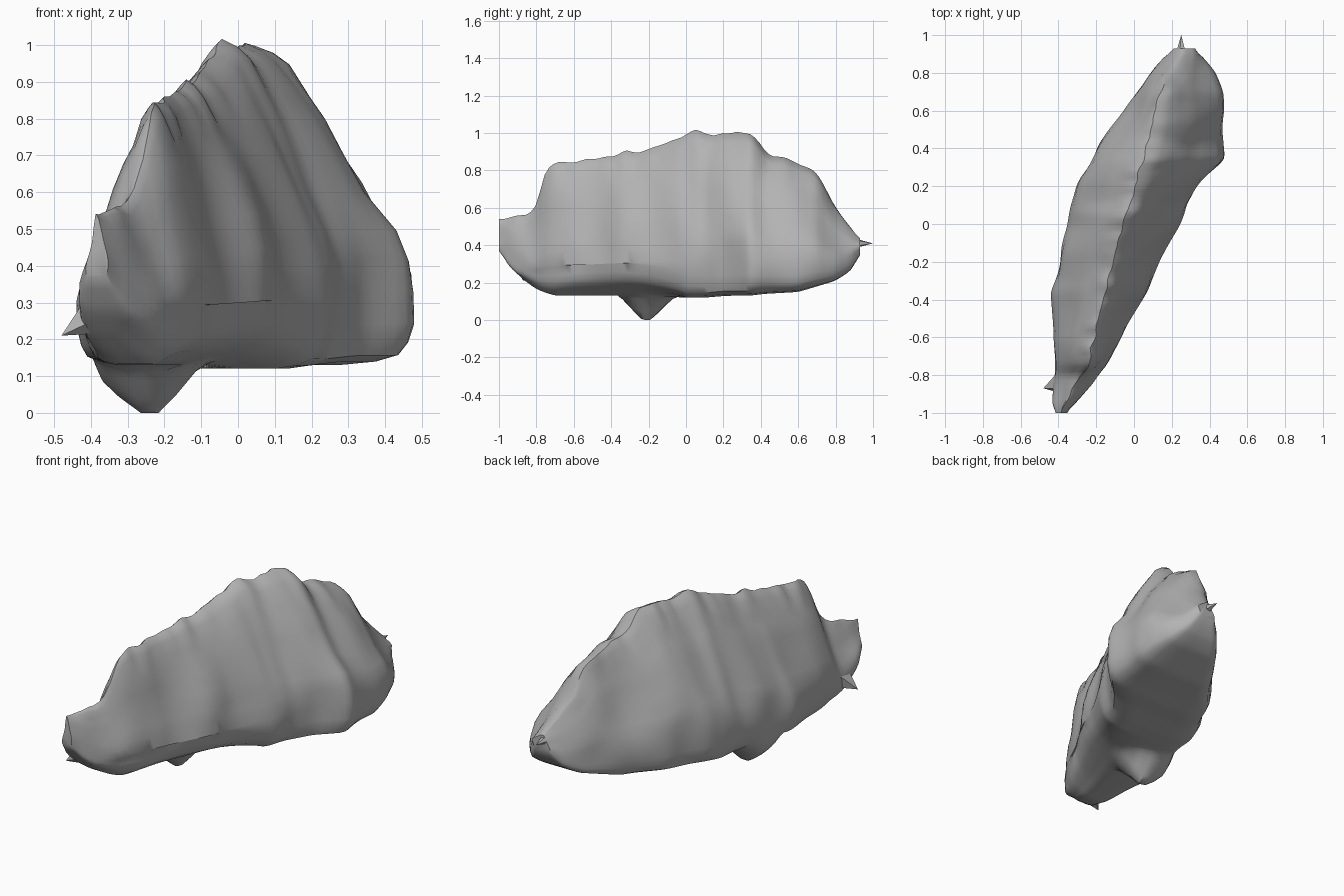
import bpy
import math
import random
from mathutils import Vector, noise

random.seed(4)

default_cube = bpy.data.objects.get("Cube")
if default_cube:
    bpy.data.objects.remove(default_cube, do_unlink=True)

stone = bpy.data.materials.new("grey_stone")
stone.use_nodes = True
GREY = (0.45, 0.45, 0.45, 1)
stone.diffuse_color = GREY
stone.node_tree.nodes["Principled BSDF"].inputs["Base Color"].default_value = GREY

# Stations along the slab: y, left edge, ridge, right edge, underside, crest
STATIONS = [
    (-1, -.41, -.39, -.36, .38, .54),
    (-.95, -.43, -.36, -.31, .29, .55),
    (-.85, -.42, -.32, -.23, .2, .56),
    (-.79, -.41, -.27, -.19, .16, .62),
    (-.76, -.41, -.24, -.16, .15, .8),
    (-.7, -.41, -.23, -.12, .13, .84),
    (-.55, -.42, -.2, -.05, .13, .85),
    (-.35, -.44, -.15, .07, .13, .89),
    (-.2, -.39, -.11, .13, .13, .91),
    (0, -.35, -.06, .24, .12, .99),
    (.06, -.345, -.04, .26, .12, 1.03),
    (.1, -.34, -.02, .27, .12, .98),
    (.22, -.3, .01, .35, .13, 1),
    (.34, -.23, .05, .48, .13, 1.01),
    (.42, -.19, .07, .48, .14, .9),
    (.6, -.05, .11, .48, .15, .84),
    (.7, .02, .14, .465, .18, .79),
    (.8, .09, .18, .43, .21, .6),
    (.89, .16, .23, .36, .27, .48),
    (.93, .21, .25, .3, .36, .43),
]

# Half section from crest to underside: outward fraction, height fraction
HALF = [(0, 1), (.09, .98), (.2, .94), (.35, .84), (.47, .77), (.6, .67), (.75, .54),
        (.9, .42), (.97, .33), (1, .23), (.99, .13), (.95, .07), (.89, .03),
        (.75, .01), (.55, 0), (.4, 0), (.2, 0), (0, 0)]


def lookup(y):
    """Blend the stations on either side of y."""
    for a, b in zip(STATIONS, STATIONS[1:]):
        if y <= b[0]:
            t = max(0, (y - a[0]) / (b[0] - a[0]))
            return [p + (q - p) * t for p, q in zip(a[1:], b[1:])]
    return list(STATIONS[-1][1:])


def softened(y, spread):
    samples = [lookup(y + d * spread) for d in (-1, -.5, 0, .5, 1)]
    return [sum(v) / len(v) for v in zip(*samples)]


def finish(obj, angle):
    obj.data.materials.append(stone)
    bpy.ops.object.select_all(action='DESELECT')
    obj.select_set(True)
    bpy.context.view_layer.objects.active = obj
    bpy.ops.object.shade_smooth_by_angle(angle=math.radians(angle))


def make_object(name, verts, faces, angle):
    mesh = bpy.data.meshes.new(name)
    mesh.from_pydata(verts, [], faces)
    mesh.update()
    obj = bpy.data.objects.new(name, mesh)
    bpy.context.collection.objects.link(obj)
    finish(obj, angle)


def section(y):
    """One ring of the slab, with flutes, a rough crest and a pulled foot."""
    left, ridge, right, low, high = softened(y, .02)
    smooth_right = softened(y, .2)[2]
    ring = []
    loop = [(u, v, 1) for u, v in HALF] + [(u, v, -1) for u, v in HALF[-2:0:-1]]
    for u, v, side in loop:
        # the left face tapers faster towards the crest than the right
        if v > .3:
            u = u ** (.92 if side > 0 else 1.2)
        # the right shoulder fades out with height
        fade = min(1, max(0, (v - .3) / .3)) if y > 0 else 0
        edge = right + (smooth_right - right) * fade
        reach = edge - ridge if side > 0 else ridge - left
        x = ridge + side * u * reach
        z = low + v * (high - low)
        # soft uneven flutes on the upper faces, broader on the left
        if side > 0:
            flute = math.sin(y * 21 + z * 4) + .8 * math.sin(y * 12 - z * 3)
        else:
            flute = 1.8 * math.sin(y * 13 - z * 3 - 1)
        x += side * .008 * flute * max(0, math.sin(math.pi * (v - .2) / .8))
        x += .02 * noise.noise(Vector((x * 5, y * 5, z * 5))) * u
        if v > .9:
            z += .018 * noise.noise(Vector((side * u, y * 14, 0)))
            x += .015 * noise.noise(Vector((3, y * 16, u)))
        # undercut along the lower right of the front half
        if side > 0 and v < .2 and -.9 < y < 0:
            z += .08 * u * math.sin(math.pi * (y + .9) / .9) ** .7
        # foot drawn down out of the underside
        if v < .25:
            dx = x + .23
            d = math.hypot(dx / (.22 if dx < 0 else .13), (y + .21) / .15)
            z -= z * min(1, max(0, 1.2 * (1 - d)))
        ring.append((x, y, z))
    return ring


# Main slab
COUNT = 80
verts, faces = [], []
for i in range(COUNT):
    verts += section(-1 + 1.93 * i / (COUNT - 1))
n = len(verts) // COUNT
for i in range(COUNT - 1):
    for j in range(n):
        k = (j + 1) % n
        faces.append((i * n + j, i * n + k, i * n + n + k, i * n + n + j))
faces.append(tuple(range(n))[::-1])
faces.append(tuple(range((COUNT - 1) * n, COUNT * n)))
make_object("rock_slab", verts, faces, 40)


def shard(name, base, tip, radius, sides=5):
    """Pointed chip growing from base to tip."""
    base, tip = Vector(base), Vector(tip)
    turn = (tip - base).to_track_quat('Z', 'Y')
    pts = []
    for i in range(sides):
        a = math.tau * i / sides
        r = radius * random.uniform(.8, 1.15)
        pts.append(base + turn @ Vector((r * math.cos(a), r * math.sin(a), 0)))
    pts.append(tip)
    tris = [(i, (i + 1) % sides, sides) for i in range(sides)]
    tris.append(tuple(range(sides))[::-1])
    make_object(name, pts, tris, 20)


# Broken chips at the ends
shard("rear_spike", (.25, .88, .41), (.25, 1, .41), .04)
shard("left_spike", (-.37, -.84, .27), (-.48, -.87, .21), .07)
